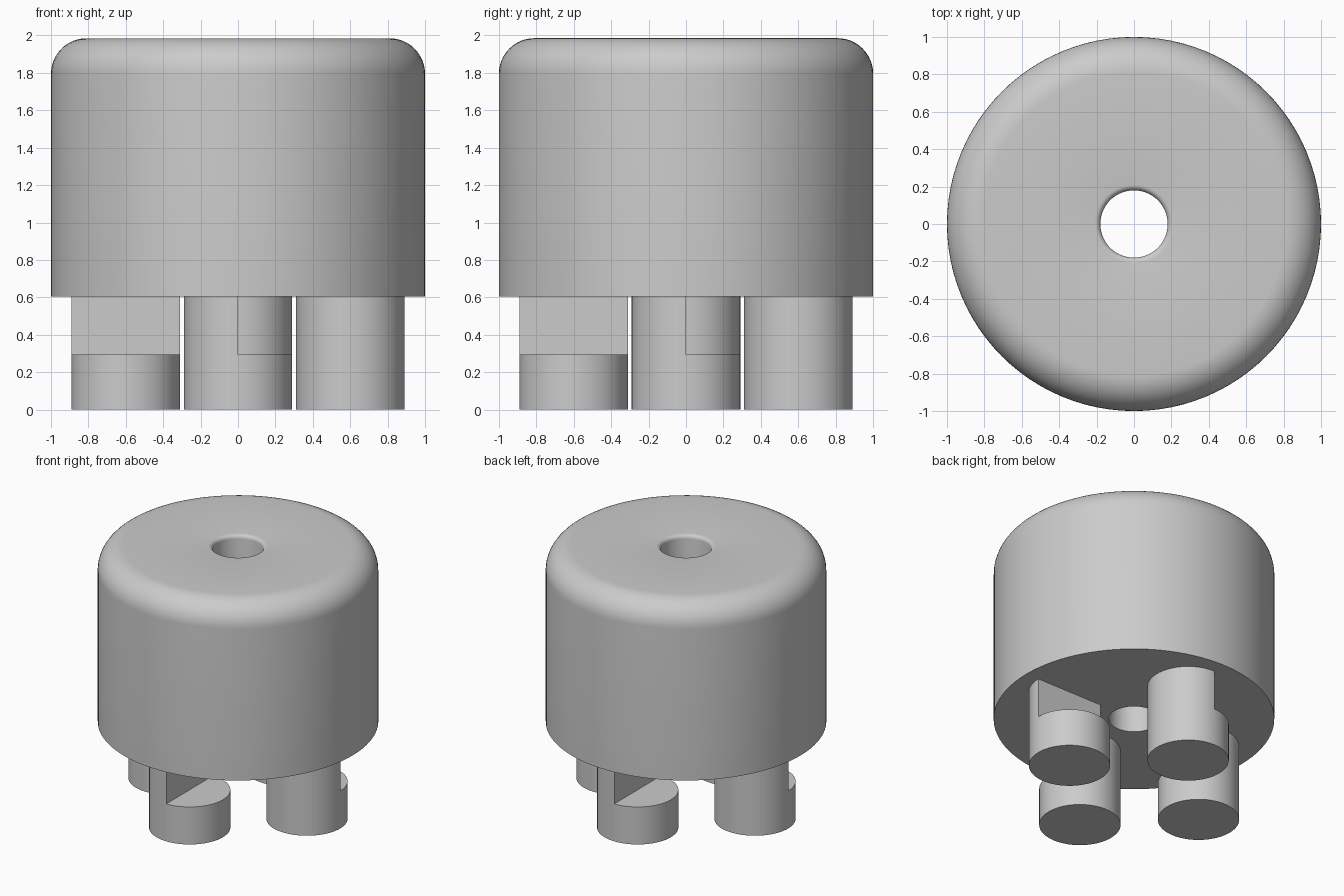
import bpy, bmesh, math
from mathutils import Vector, Matrix

cube = bpy.data.objects.get("Cube")
if cube:
    bpy.data.objects.remove(cube, do_unlink=True)

BOTTOM, TOP, SHELF = 0.605, 1.985, 0.295
RADIUS, HOLE, PEG, PEG_OFFSET = 1.0, 0.18, 0.29, 0.6
SEGMENTS = 96

grey = bpy.data.materials.new("plain grey")
grey.use_nodes = True
colour = (0.6, 0.6, 0.6, 1)
grey.diffuse_color = colour
grey.node_tree.nodes["Principled BSDF"].inputs["Base Color"].default_value = colour


def finish(bm, name):
    bmesh.ops.recalc_face_normals(bm, faces=bm.faces)
    mesh = bpy.data.meshes.new(name)
    bm.to_mesh(mesh)
    bm.free()
    mesh.materials.append(grey)
    obj = bpy.data.objects.new(name, mesh)
    bpy.context.collection.objects.link(obj)
    bpy.ops.object.select_all(action='DESELECT')
    obj.select_set(True)
    bpy.context.view_layer.objects.active = obj
    bpy.ops.object.shade_smooth_by_angle(angle=math.radians(30))
    return obj


def fillet(cx, r, start, end, steps):
    """Arc points in the x-z plane, tangent to the top face."""
    angles = [math.radians(start + (end - start) * i / steps) for i in range(steps + 1)]
    return [Vector((cx + r * math.cos(a), 0, TOP - r + r * math.sin(a))) for a in angles]


# Body: lathed ring with a rounded rim and a softened centre hole
edge, lip = 0.19, 0.03
profile = [Vector((HOLE, 0, BOTTOM)), Vector((RADIUS, 0, BOTTOM))]
profile += fillet(RADIUS - edge, edge, 0, 90, 12)
profile += fillet(HOLE + lip, lip, 90, 180, 5)
bm = bmesh.new()
verts = [bm.verts.new(p) for p in profile]
edges = [bm.edges.new((a, b)) for a, b in zip(verts, verts[1:] + verts[:1])]
bmesh.ops.spin(bm, geom=verts + edges, cent=(0, 0, 0), axis=(0, 0, 1),
               angle=math.tau, steps=SEGMENTS)
bmesh.ops.remove_doubles(bm, verts=bm.verts, dist=1e-4)
finish(bm, "body")


def make_peg(name, turn):
    """Round peg whose upper half is notched away on one side."""
    bm = bmesh.new()
    bmesh.ops.create_cone(bm, cap_ends=True, segments=64, radius1=PEG, radius2=PEG,
                          depth=SHELF, matrix=Matrix.Translation((0, 0, SHELF / 2)))
    # Split the cap across its middle, then raise only one half
    cap = next(f for f in bm.faces if f.normal.z > 0.9)
    middle = sorted(cap.verts, key=lambda v: abs(v.co.x))[:2]
    bmesh.ops.connect_verts(bm, verts=middle)
    half = [f for f in bm.faces if f.normal.z > 0.9 and f.calc_center_median().x < 0]
    raised = bmesh.ops.extrude_face_region(bm, geom=half)["geom"]
    bmesh.ops.delete(bm, geom=half, context='FACES')
    bmesh.ops.translate(bm, vec=(0, 0, BOTTOM - SHELF),
                        verts=[v for v in raised if isinstance(v, bmesh.types.BMVert)])
    bmesh.ops.translate(bm, vec=(0, -PEG_OFFSET, 0), verts=bm.verts)
    bmesh.ops.rotate(bm, verts=bm.verts, cent=(0, 0, 0), matrix=Matrix.Rotation(turn, 3, 'Z'))
    finish(bm, name)


# Four pegs repeated around the centre
for i, side in enumerate(("front", "left", "back", "right")):
    make_peg(side + "_peg", i * math.pi / 2)
